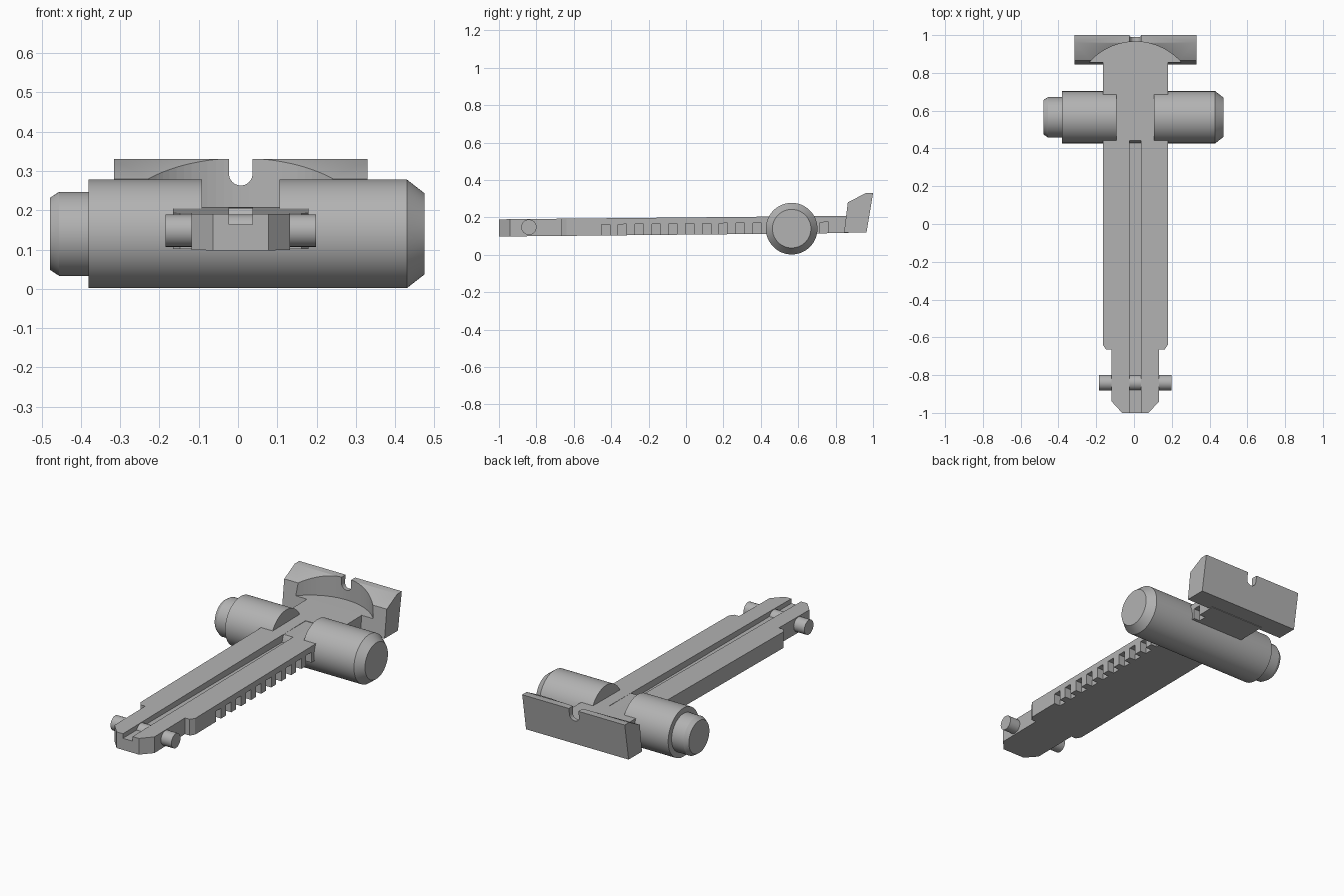
import bpy, bmesh, math
from mathutils import Vector

if "Cube" in bpy.data.objects:
    bpy.data.objects.remove(bpy.data.objects["Cube"], do_unlink=True)

grey = bpy.data.materials.new("plain grey")
grey.use_nodes = True
COLOUR = (0.45, 0.45, 0.45, 1)
grey.diffuse_color = COLOUR
grey.node_tree.nodes["Principled BSDF"].inputs["Base Color"].default_value = COLOUR

MID = 0.007   # centre line of the bar


def finish(name, bm, smooth=False):
    bmesh.ops.recalc_face_normals(bm, faces=bm.faces)
    mesh = bpy.data.meshes.new(name)
    bm.to_mesh(mesh)
    bm.free()
    mesh.materials.append(grey)
    ob = bpy.data.objects.new(name, mesh)
    bpy.context.collection.objects.link(ob)
    if smooth:
        shade(ob)
    return ob


def shade(ob):
    bpy.ops.object.select_all(action='DESELECT')
    ob.select_set(True)
    bpy.context.view_layer.objects.active = ob
    bpy.ops.object.shade_smooth_by_angle(angle=math.radians(30))


def prism(name, points, axis, lo, hi):
    """Extrude a 2D outline along the x, y or z axis."""
    place = {'x': lambda p: (lo, p[0], p[1]),
             'y': lambda p: (p[0], lo, p[1]),
             'z': lambda p: (p[0], p[1], lo)}[axis]
    bm = bmesh.new()
    face = bm.faces.new([bm.verts.new(place(p)) for p in points])
    new = bmesh.ops.extrude_face_region(bm, geom=[face])["geom"]
    step = Vector([(hi - lo) * (a == axis) for a in 'xyz'])
    bmesh.ops.translate(bm, vec=step, verts=[v for v in new if isinstance(v, bmesh.types.BMVert)])
    return finish(name, bm)


def box(name, x, y, z):
    return prism(name, [(x[0], y[0]), (x[1], y[0]), (x[1], y[1]), (x[0], y[1])], 'z', *z)


def lathe_x(name, profile, y, z, sides=64):
    """Stack rings of (x, radius) along x and cap the ends."""
    bm = bmesh.new()
    rings = []
    for x, r in profile:
        turn = [2 * math.pi * i / sides for i in range(sides)]
        rings.append([bm.verts.new((x, y + r * math.cos(a), z + r * math.sin(a))) for a in turn])
    for a, b in zip(rings, rings[1:]):
        for i in range(sides):
            j = (i + 1) % sides
            bm.faces.new((a[i], a[j], b[j], b[i]))
    bm.faces.new(rings[0])
    bm.faces.new(rings[-1])
    return finish(name, bm, True)


def cut(target, cutter):
    mod = target.modifiers.new(cutter.name, 'BOOLEAN')
    mod.operation = 'DIFFERENCE'
    mod.solver = 'EXACT'
    mod.object = cutter
    cutter.hide_render = True
    cutter.hide_set(True)
    cutter.display_type = 'WIRE'


def tilt(ob):
    for v in ob.data.vertices:
        v.co.z += 0.01 * v.co.y


# Long bar with a stepped, chamfered nose
half = [(0.07, -1), (0.125, -0.94), (0.125, -0.665), (0.155, -0.665), (0.172, -0.64), (0.172, 0.87)]
outline = [(MID + x, y) for x, y in half] + [(MID - x, y) for x, y in reversed(half)]
bar = prism("bar", outline, 'z', 0.108, 0.2)
tilt(bar)

# Centre groove ending in a ramp
groove = prism("groove_cutter", [(-1.1, 0.164), (0.52, 0.164), (0.64, 0.201), (0.64, 0.26), (-1.1, 0.26)],
               'x', MID - 0.03, MID + 0.03)
cut(bar, groove)

# Rack notches along the lower left edge
for i in range(14):
    y = -0.43 + i * 0.09
    notch = box(f"notch_cutter_{i}", (0.14, 0.25), (y - 0.023, y + 0.023), (0.05, 0.167))
    tilt(notch)
    cut(bar, notch)

# Cross pin at the nose
lathe_x("cross_pin", [(-0.185, 0.041), (0.198, 0.041)], -0.84, 0.148, 32)

# Cross barrel, stepped at one end and chamfered at the other
barrel = lathe_x("cross_barrel", [(-0.478, 0.092), (-0.455, 0.107), (-0.38, 0.107), (-0.38, 0.138),
                                  (0.43, 0.138), (0.475, 0.103)], 0.565, 0.14)
cut(barrel, box("barrel_cutter", (-0.092, 0.105), (0.3, 0.8), (0.204, 0.4)))

# Rear sight plate with a curved recess and a U notch
plate = prism("rear_sight", [(0.845, 0.12), (0.865, 0.28), (0.96, 0.33), (1.0, 0.33), (0.965, 0.12)],
              'x', -0.315, 0.33)
R = 0.326
circle = [(MID + R * math.cos(math.pi * i / 48), 0.639 + R * math.sin(math.pi * i / 48)) for i in range(97)]
cut(plate, prism("recess_cutter", circle[:-1], 'z', 0.208, 0.5))
arc = [math.pi + math.pi * i / 16 for i in range(17)]
u_shape = [(MID + 0.03 * math.cos(a), 0.293 + 0.03 * math.sin(a)) for a in arc]
u_shape += [(MID + 0.03, 0.4), (MID - 0.03, 0.4)]
cut(plate, prism("u_notch_cutter", u_shape, 'y', 0.7, 1.1))
shade(plate)
